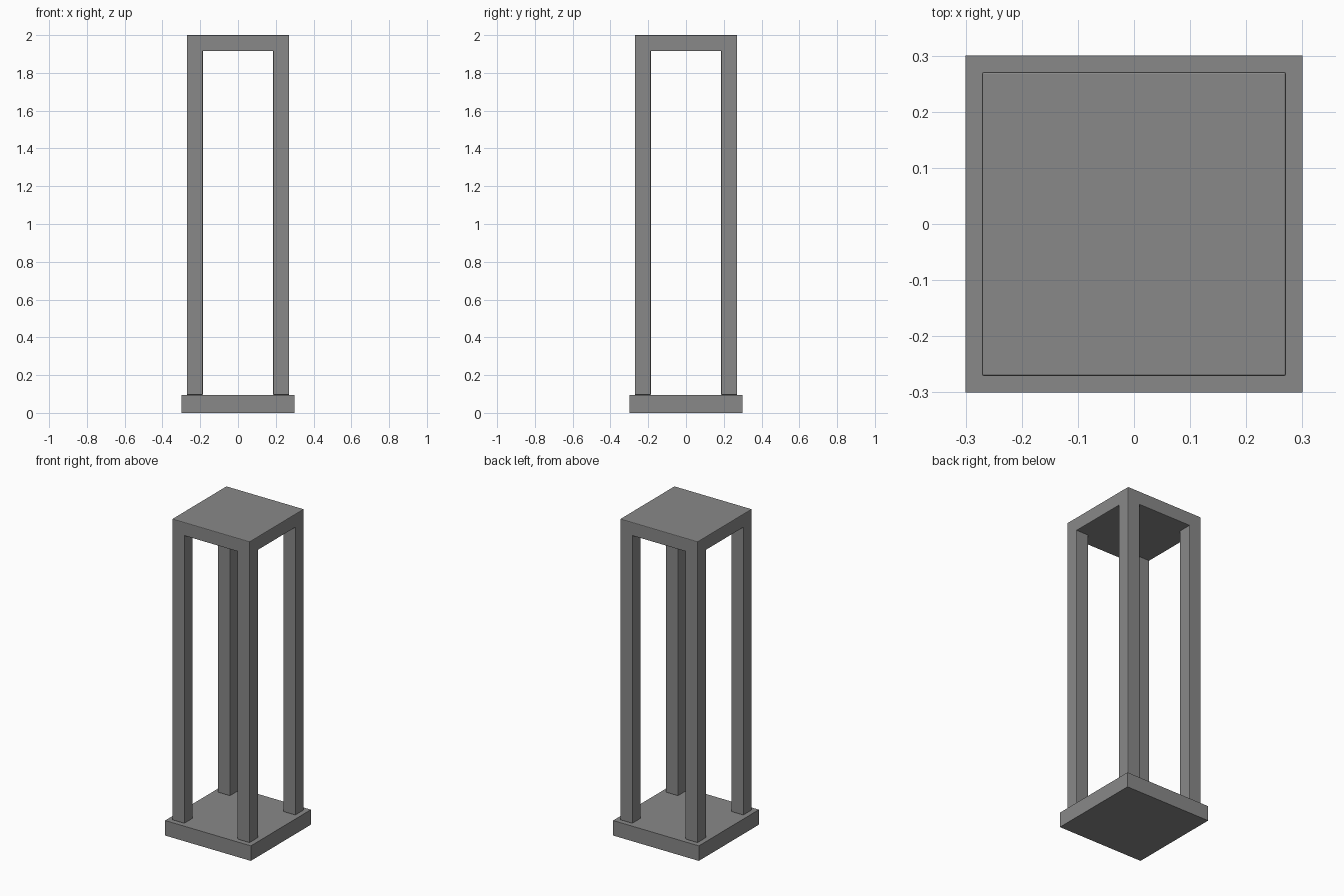
import bpy
import bmesh

if "Cube" in bpy.data.objects:
    bpy.data.objects.remove(bpy.data.objects["Cube"], do_unlink=True)

BASE_HALF, BASE_TOP = 0.30, 0.095
OUTER, INNER = 0.271, 0.186
CEILING, TOP = 1.915, 2.0

grey = bpy.data.materials.new("mid_grey")
grey.use_nodes = True
colour = (0.25, 0.25, 0.25, 1)
grey.diffuse_color = colour
grey.node_tree.nodes["Principled BSDF"].inputs["Base Color"].default_value = colour


def add_object(name, bm):
    bmesh.ops.recalc_face_normals(bm, faces=bm.faces)
    mesh = bpy.data.meshes.new(name)
    bm.to_mesh(mesh)
    bm.free()
    mesh.materials.append(grey)
    obj = bpy.data.objects.new(name, mesh)
    bpy.context.collection.objects.link(obj)
    return obj


# Square plinth
bm = bmesh.new()
bmesh.ops.create_cube(bm, size=1)
for v in bm.verts:
    v.co.x *= 2 * BASE_HALF
    v.co.y *= 2 * BASE_HALF
    v.co.z = BASE_TOP if v.co.z > 0 else 0
add_object("base_plate", bm)

# Top slab, gridded so the four legs can be extruded from its corners
bm = bmesh.new()
bmesh.ops.create_grid(bm, x_segments=3, y_segments=3, size=OUTER)
for v in bm.verts:
    for axis in (0, 1):
        if abs(v.co[axis]) < OUTER * 0.9:
            v.co[axis] = INNER if v.co[axis] > 0 else -INNER
    v.co.z = TOP
slab = bmesh.ops.extrude_face_region(bm, geom=bm.faces[:], use_keep_orig=True)
lower = [g for g in slab["geom"] if isinstance(g, bmesh.types.BMVert)]
for v in lower:
    v.co.z = CEILING
bm.normal_update()

# Legs
corners = [f for f in bm.faces
           if all(abs(v.co.z - CEILING) < 1e-4 for v in f.verts)
           and min(abs(c) for c in f.calc_center_median()[:2]) > INNER]
for face in corners:
    leg = bmesh.ops.extrude_face_region(bm, geom=[face])
    for g in leg["geom"]:
        if isinstance(g, bmesh.types.BMVert):
            g.co.z = BASE_TOP

# Merge coplanar faces, then soften the edges slightly
bmesh.ops.dissolve_limit(bm, angle_limit=0.02, verts=bm.verts[:], edges=bm.edges[:])
frame = add_object("leg_frame", bm)
bevel = frame.modifiers.new("soft_edges", "BEVEL")
bevel.width = 0.004
bevel.segments = 2
bevel.limit_method = "ANGLE"
